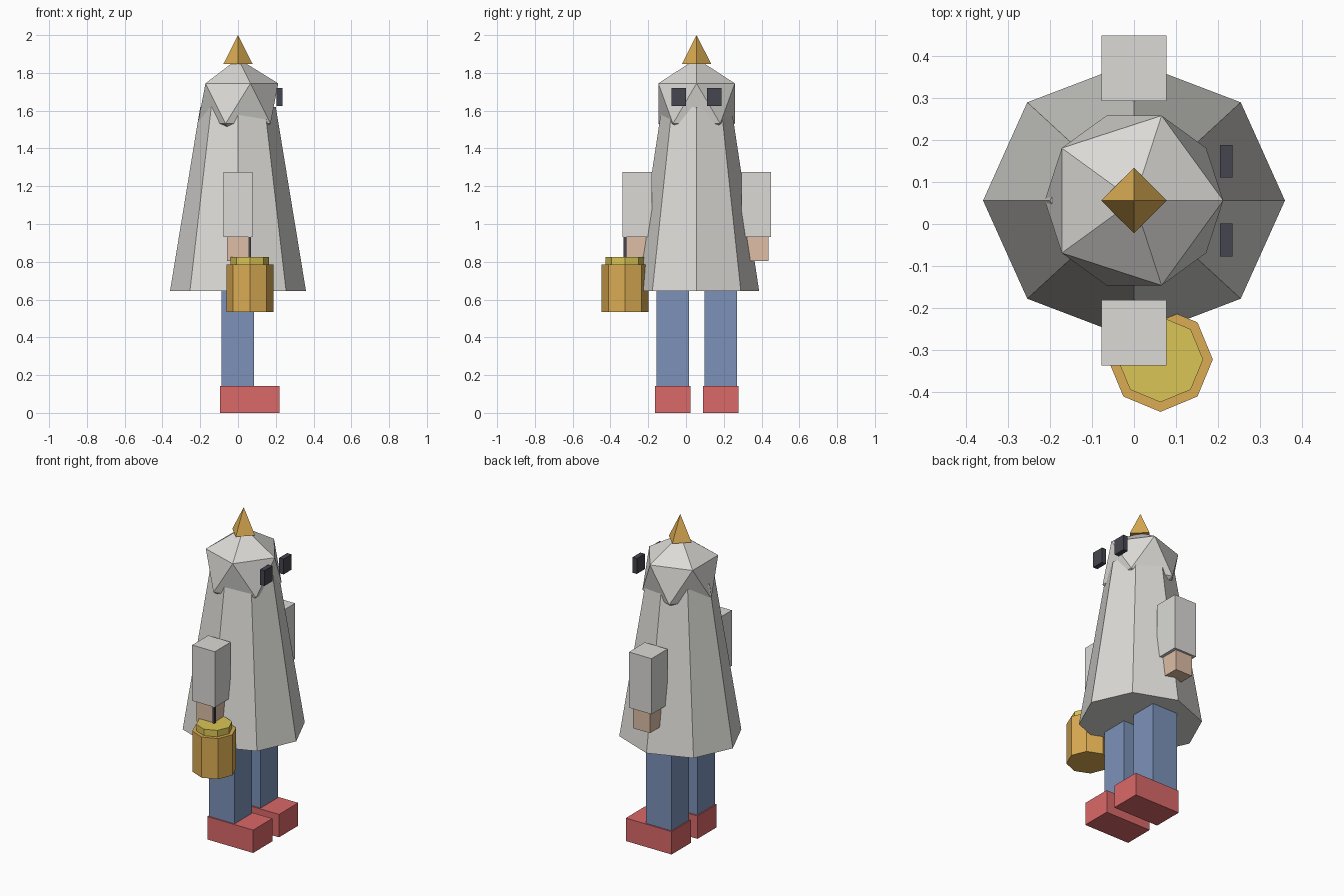
import bpy, bmesh, math
from mathutils import Matrix, Vector

if "Cube" in bpy.data.objects:
    bpy.data.objects.remove(bpy.data.objects["Cube"])

CY = 0.056  # body axis


def colour(name, hexcode):
    rgb = [int(hexcode[i:i + 2], 16) / 255 for i in (0, 2, 4)]
    lin = [c / 12.92 if c <= 0.04045 else ((c + 0.055) / 1.055) ** 2.4 for c in rgb]
    m = bpy.data.materials.new(name)
    m.diffuse_color = (*lin, 1)
    m.use_nodes = True
    m.node_tree.nodes["Principled BSDF"].inputs["Base Color"].default_value = m.diffuse_color
    return m


CLOTH = colour("pale grey cloth", "DBDAD6")
DENIM = colour("denim blue", "7C91BA")
RED = colour("shoe red", "DA6868")
GOLD = colour("gold", "DBAC53")
YELLOW = colour("lamp yellow", "DAC555")
SKIN = colour("skin", "DDBEA6")
DARK = colour("dark slate", "454550")


def finish(name, bm, mat):
    bmesh.ops.recalc_face_normals(bm, faces=bm.faces)
    me = bpy.data.meshes.new(name)
    bm.to_mesh(me)
    bm.free()
    me.materials.append(mat)
    ob = bpy.data.objects.new(name, me)
    bpy.context.collection.objects.link(ob)
    return ob


def box(name, mat, x, y, z):
    """Box from (min, max) pairs."""
    bm = bmesh.new()
    size = Vector((x[1] - x[0], y[1] - y[0], z[1] - z[0]))
    mid = Vector((sum(x) / 2, sum(y) / 2, sum(z) / 2))
    bmesh.ops.create_cube(bm, size=1, matrix=Matrix.Translation(mid) @ Matrix.Diagonal((*size, 1)))
    return finish(name, bm, mat)


def cone(name, mat, centre, r1, r2, z, sides, squash=1.0):
    """Faceted cone or prism with a corner on the +x axis."""
    bm = bmesh.new()
    rings = []
    for r, h in ((r1, z[0]), (r2, z[1])):
        count = sides if r > 0 else 1
        rings.append([bm.verts.new((centre[0] + r * math.cos(math.tau * i / sides),
                                    centre[1] + r * squash * math.sin(math.tau * i / sides), h))
                      for i in range(count)])
    low, high = rings
    bm.faces.new(low)
    if r2 > 0:
        bm.faces.new(high)
    for i in range(sides):
        j = (i + 1) % sides
        bm.faces.new((low[i], low[j], high[j], high[i]) if r2 > 0 else (low[i], low[j], high[0]))
    return finish(name, bm, mat)


# Cloak
cone("cloak", CLOTH, (0, CY), 0.36, 0.2, (0.645, 1.62), 8, 0.92)

# Hood: icosahedron with one pole up and an upper corner facing +x
bm = bmesh.new()
R, HZ = 0.238, 1.638
ring_r, ring_h = R * 2 / math.sqrt(5), R / math.sqrt(5)
pts = [(0, CY, HZ + R), (0, CY, HZ - R)]
for i in range(5):
    for turn, h in ((0, ring_h), (36, -ring_h)):
        a = math.radians(72 * i + turn)
        pts.append((ring_r * math.cos(a), CY + ring_r * math.sin(a), HZ + h))
for p in pts:
    bm.verts.new(p)
bmesh.ops.convex_hull(bm, input=bm.verts)
finish("hood", bm, CLOTH)

# Hood tip
cone("hood_tip", GOLD, (0, CY), 0.078, 0, (1.846, 2.0), 4)

# Paired parts on both sides of the body axis
for side, s in (("left", 1), ("right", -1)):
    def span(offset, half):
        return (CY + s * offset - half, CY + s * offset + half)

    box(side + "_eye", DARK, (0.205, 0.235), span(0.094, 0.039), (1.625, 1.72))
    box(side + "_sleeve", CLOTH, (-0.078, 0.077), span(0.315, 0.078), (0.93, 1.275))
    box(side + "_hand", SKIN, (-0.058, 0.058), span(0.321, 0.059), (0.803, 0.935))
    box(side + "_leg", DENIM, (-0.088, 0.086), span(0.127, 0.086), (0.14, 0.66))
    box(side + "_shoe", RED, (-0.095, 0.219), span(0.127, 0.094), (0, 0.142))

# Lantern
LX, LY = 0.063, -0.323
cone("lantern_body", GOLD, (LX, LY), 0.125, 0.125, (0.533, 0.785), 8)
cone("lantern_lid", YELLOW, (LX, LY), 0.102, 0.102, (0.78, 0.825), 8)
box("lantern_handle", DARK, (0.056, 0.07), (LY - 0.008, LY + 0.008), (0.82, 0.95))
